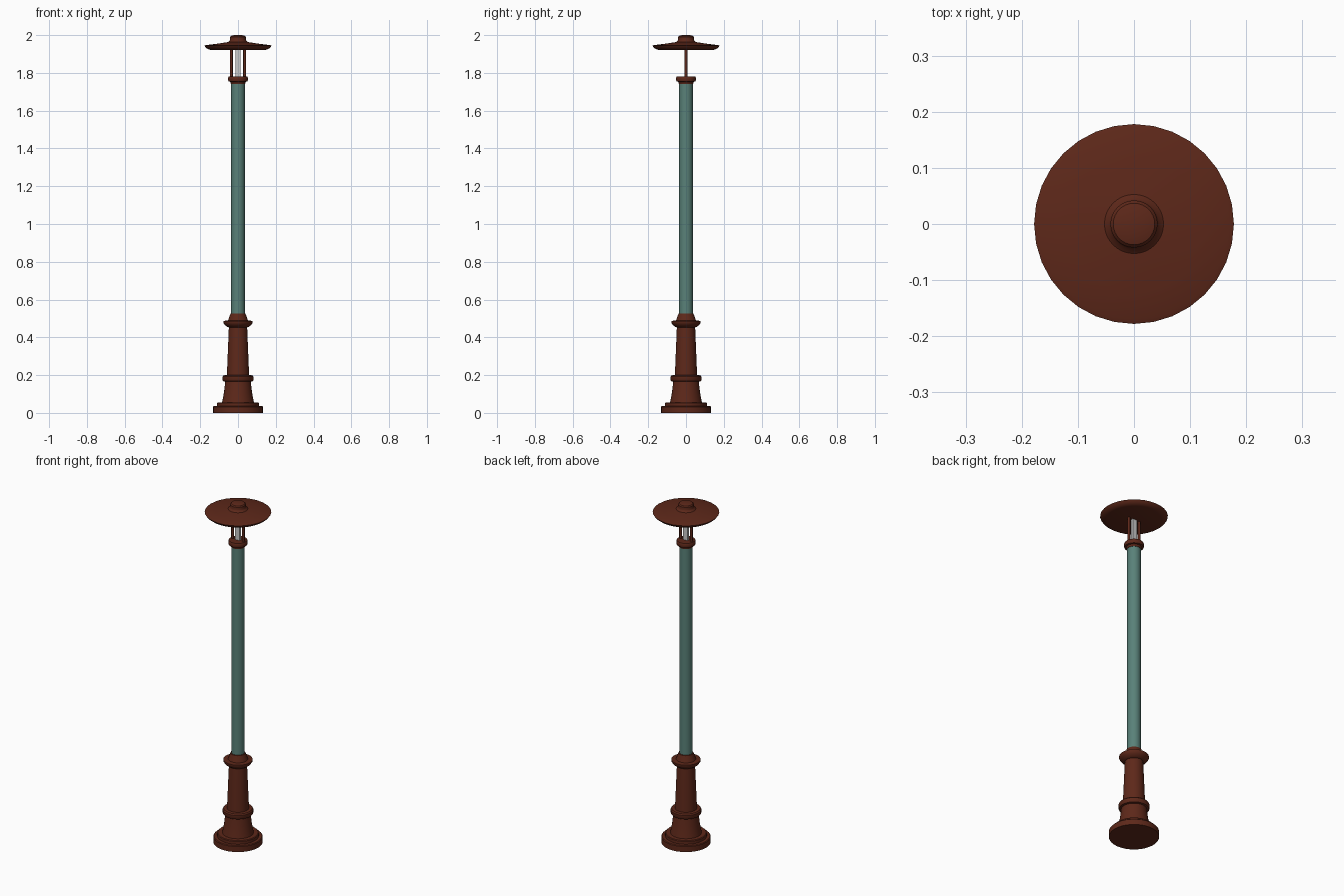
import bpy, bmesh, math

if "Cube" in bpy.data.objects:
    bpy.data.objects.remove(bpy.data.objects["Cube"])

SIDES = 32


def material(name, rgb):
    m = bpy.data.materials.new(name)
    m.diffuse_color = (*rgb, 1)
    m.use_nodes = True
    m.node_tree.nodes["Principled BSDF"].inputs["Base Color"].default_value = m.diffuse_color
    return m


BROWN = material("rust_brown", (0.11, 0.021, 0.010))
TEAL = material("teal_paint", (0.10, 0.22, 0.19))


def finish(name, bm, mat):
    bmesh.ops.recalc_face_normals(bm, faces=bm.faces)
    mesh = bpy.data.meshes.new(name)
    bm.to_mesh(mesh)
    bm.free()
    ob = bpy.data.objects.new(name, mesh)
    bpy.context.collection.objects.link(ob)
    if mat:
        mesh.materials.append(mat)
    bpy.ops.object.select_all(action='DESELECT')
    ob.select_set(True)
    bpy.context.view_layer.objects.active = ob
    bpy.ops.object.shade_smooth_by_angle(angle=math.radians(35))
    return ob


def lathe(name, profile, mat, sides=SIDES, x=0.0):
    """Closed turned solid from (radius, height) points, bottom to top."""
    bm = bmesh.new()
    rings = []
    for r, z in profile:
        rings.append([bm.verts.new((x + r * math.cos(2 * math.pi * i / sides),
                                    r * math.sin(2 * math.pi * i / sides), z))
                      for i in range(sides)])
    for a, b in zip(rings, rings[1:]):
        for i in range(sides):
            j = (i + 1) % sides
            bm.faces.new((a[i], a[j], b[j], b[i]))
    bm.faces.new(rings[0][::-1])
    bm.faces.new(rings[-1])
    return finish(name, bm, mat)


# Stepped foot with flared plinth
lathe("foot", [(0.132, 0), (0.132, 0.032), (0.128, 0.036), (0.111, 0.036),
               (0.111, 0.052), (0.107, 0.056), (0.084, 0.056),
               (0.074, 0.11), (0.067, 0.17)], BROWN)

# Ring between plinth and shaft
lathe("lower_ring", [(0.066, 0.165), (0.078, 0.168), (0.082, 0.174),
                     (0.082, 0.192), (0.077, 0.199), (0.058, 0.200)], BROWN)

# Tapered lower shaft
lathe("lower_shaft", [(0.059, 0.195), (0.048, 0.465)], BROWN)

# Flared collar and cone that hold the pole
lathe("pole_collar", [(0.048, 0.452), (0.058, 0.456), (0.070, 0.466),
                      (0.078, 0.478), (0.078, 0.487), (0.053, 0.489),
                      (0.049, 0.500), (0.040, 0.525), (0.036, 0.527)], BROWN)

# Long pole
lathe("pole", [(0.036, 0.52), (0.036, 1.75)], TEAL)

# Lantern seat on top of the pole
lathe("lantern_seat", [(0.038, 1.742), (0.041, 1.753), (0.050, 1.755),
                       (0.052, 1.760), (0.052, 1.774), (0.049, 1.780)], BROWN)

# Two support rods
for side, sx in (("left", -1), ("right", 1)):
    lathe(f"support_rod_{side}", [(0.0075, 1.775), (0.0075, 1.93)], BROWN, 12, sx * 0.035)

# Slim light tube
bm = bmesh.new()
bmesh.ops.create_cube(bm, size=1)
bmesh.ops.scale(bm, vec=(0.027, 0.013, 0.155), verts=bm.verts)
bmesh.ops.translate(bm, vec=(0, 0, 1.852), verts=bm.verts)
finish("light_tube", bm, None)

# Wide shallow shade
lathe("shade", [(0.146, 1.922), (0.160, 1.926), (0.172, 1.935), (0.178, 1.944),
                (0.170, 1.947), (0.120, 1.953), (0.053, 1.963)], BROWN)

# Cap on the shade
lathe("cap", [(0.054, 1.955), (0.054, 1.962), (0.044, 1.970), (0.042, 1.974),
              (0.042, 1.990), (0.037, 1.996), (0.022, 2.0)], BROWN)
